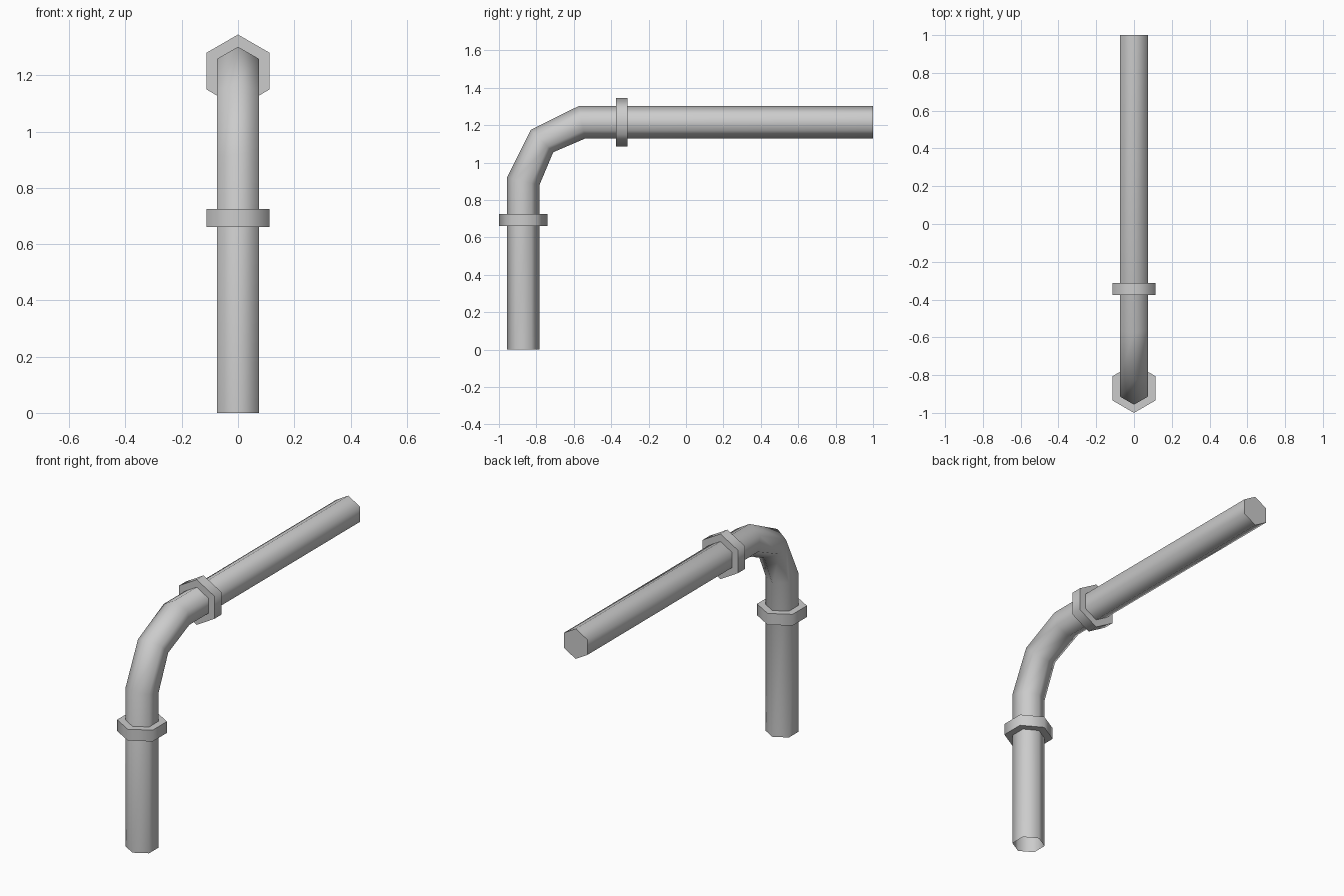
import bpy, bmesh, math
from mathutils import Vector

cube = bpy.data.objects.get("Cube")
if cube:
    bpy.data.objects.remove(cube)

# Single grey metal
grey = bpy.data.materials.new("grey_metal")
grey.use_nodes = True
colour = (0.6, 0.6, 0.6, 1)
grey.diffuse_color = colour
grey.node_tree.nodes["Principled BSDF"].inputs["Base Color"].default_value = colour

SIDES = 6
PIPE_R, COLLAR_R = 0.0865, 0.13
PIPE_Y, PIPE_Z = -0.87, 1.215


def sweep(name, sections, radius, cap_start=True, cap_end=True):
    """Hexagonal tube through (centre y, centre z, half y, half z) sections."""
    bm = bmesh.new()
    rings = []
    for y, z, hy, hz in sections:
        ring = []
        for k in range(SIDES):
            a = math.tau * k / SIDES
            co = Vector((radius * math.sin(a), y + hy * math.cos(a), z + hz * math.cos(a)))
            ring.append(bm.verts.new(co))
        rings.append(ring)
    for low, high in zip(rings, rings[1:]):
        for k in range(SIDES):
            n = (k + 1) % SIDES
            bm.faces.new((low[k], low[n], high[n], high[k]))
    if cap_start:
        bm.faces.new(rings[0][::-1])
    if cap_end:
        bm.faces.new(rings[-1])
    bmesh.ops.recalc_face_normals(bm, faces=bm.faces)
    mesh = bpy.data.meshes.new(name)
    bm.to_mesh(mesh)
    bm.free()
    mesh.materials.append(grey)
    obj = bpy.data.objects.new(name, mesh)
    bpy.context.collection.objects.link(obj)
    # Round the sides, keep the end caps crisp
    bpy.ops.object.select_all(action='DESELECT')
    obj.select_set(True)
    bpy.context.view_layer.objects.active = obj
    bpy.ops.object.shade_smooth_by_angle(angle=math.radians(70))
    return obj


# Bent pipe: open foot, mitred elbow, closed far end
sweep("bent_pipe", [
    (PIPE_Y, 0, -PIPE_R, 0),
    (PIPE_Y, 0.90, -PIPE_R, 0.02),
    (-0.77, 1.115, -0.06, 0.06),
    (-0.557, PIPE_Z, -0.018, PIPE_R),
    (1.0, PIPE_Z, 0, PIPE_R),
], PIPE_R, cap_start=False)

# Collars on either side of the elbow
sweep("lower_collar", [(PIPE_Y, z, -COLLAR_R, 0) for z in (0.66, 0.725)], COLLAR_R)
sweep("upper_collar", [(y, PIPE_Z, 0, COLLAR_R) for y in (-0.375, -0.312)], COLLAR_R)
